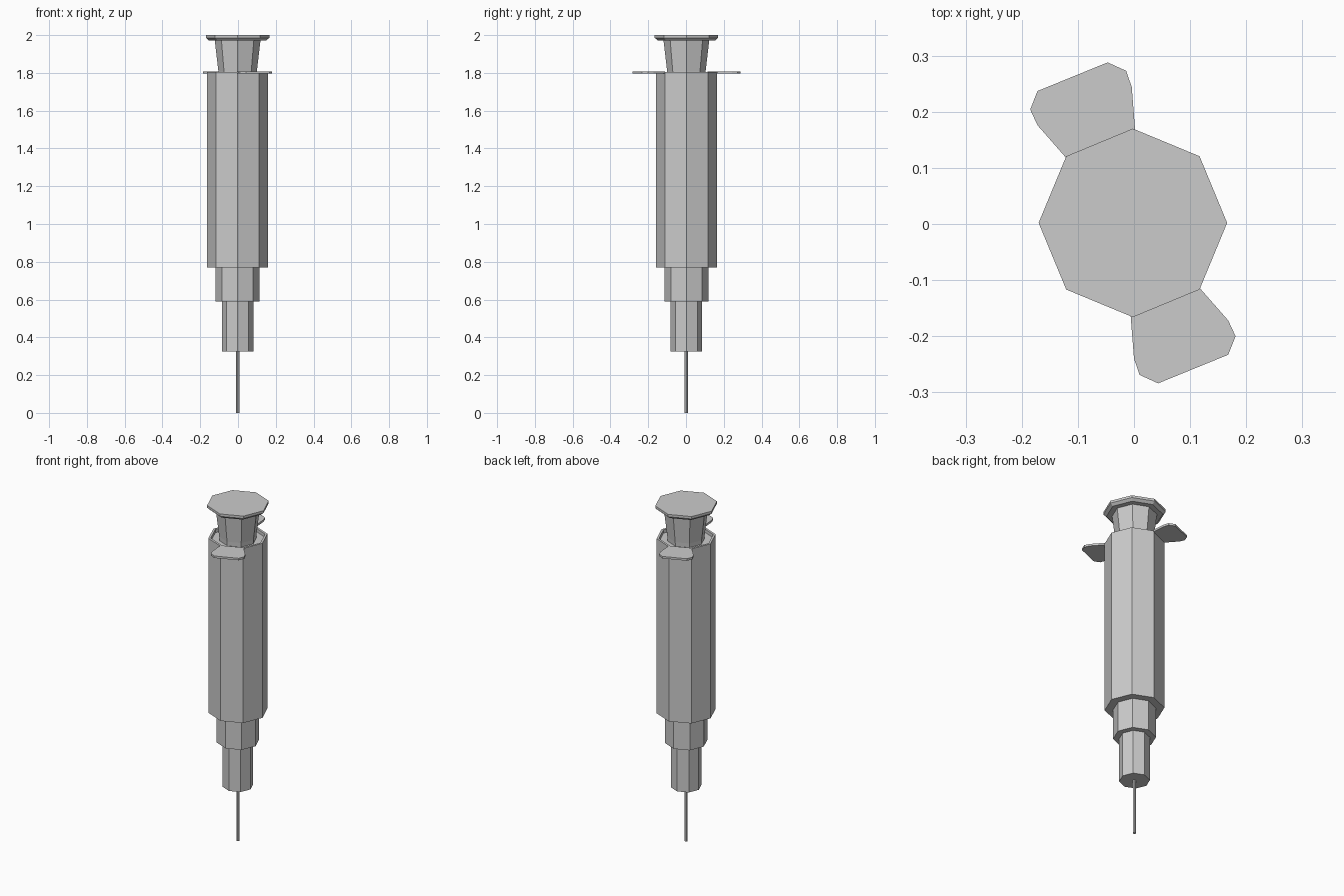
import bpy, bmesh, math

if "Cube" in bpy.data.objects:
    bpy.data.objects.remove(bpy.data.objects["Cube"])

CX, CY = -0.002, 0.002   # common axis of all turned parts


def make_object(name, bm):
    bmesh.ops.recalc_face_normals(bm, faces=bm.faces)
    mesh = bpy.data.meshes.new(name)
    bm.to_mesh(mesh)
    bm.free()
    obj = bpy.data.objects.new(name, mesh)
    bpy.context.collection.objects.link(obj)
    return obj


def lathe(name, profile, sides=8):
    """Closed faceted solid from (radius, z) points, ordered bottom to top."""
    bm = bmesh.new()
    rings = []
    for r, z in profile:
        rings.append([bm.verts.new((CX + r * math.cos(2 * math.pi * i / sides),
                                    CY + r * math.sin(2 * math.pi * i / sides), z))
                      for i in range(sides)])
    for a, b in zip(rings, rings[1:]):
        for i in range(sides):
            j = (i + 1) % sides
            bm.faces.new((a[i], a[j], b[j], b[i]))
    bm.faces.new(rings[0])
    bm.faces.new(rings[-1])
    return make_object(name, bm)


def finger_flange(name, sign):
    """Rounded tab growing out of one barrel side; sign -1 turns it 180 degrees."""
    outline = [(0.0, -0.160), (-0.004, -0.165), (0.002, -0.242), (0.012, -0.271),
               (0.045, -0.286), (0.170, -0.235), (0.183, -0.202), (0.170, -0.174),
               (0.120, -0.117), (0.113, -0.113)]
    bm = bmesh.new()
    base = bm.faces.new([bm.verts.new((CX + sign * x, CY + sign * y, 1.796))
                         for x, y in outline])
    top = bmesh.ops.extrude_face_region(bm, geom=[base])["geom"]
    bmesh.ops.translate(bm, vec=(0, 0, 0.012),
                        verts=[v for v in top if isinstance(v, bmesh.types.BMVert)])
    return make_object(name, bm)


# Barrel with stepped nose and shallow recess at the top
lathe("barrel", [(0.083, 0.325), (0.083, 0.59), (0.116, 0.59), (0.116, 0.77),
                 (0.161, 0.77), (0.161, 1.805), (0.148, 1.805), (0.148, 1.785)])

# Needle
lathe("needle", [(0.009, 0.0), (0.009, 0.33)])

# Plunger with flared thumb cap
lathe("plunger", [(0.100, 1.78), (0.102, 1.81), (0.121, 1.972), (0.152, 1.972),
                  (0.168, 1.986), (0.168, 2.0)])

# Finger flanges
finger_flange("front_flange", 1)
finger_flange("back_flange", -1)
